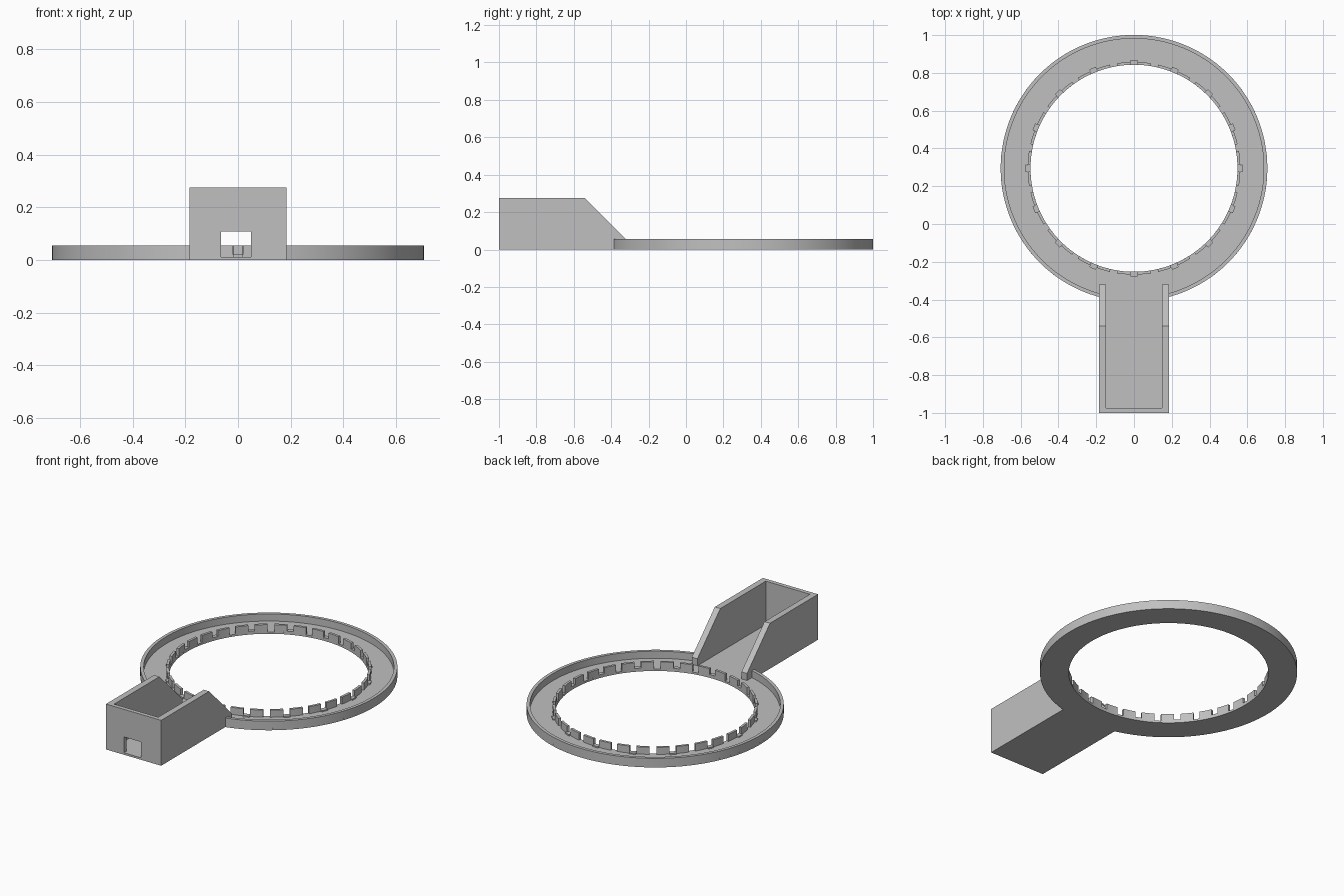
import bpy, bmesh, math

if "Cube" in bpy.data.objects:
    bpy.data.objects.remove(bpy.data.objects["Cube"])

grey = bpy.data.materials.new("plain grey")
grey.use_nodes = True
colour = (0.53, 0.53, 0.53, 1)
grey.diffuse_color = colour
grey.node_tree.nodes["Principled BSDF"].inputs["Base Color"].default_value = colour

CY = 0.295                     # ring centre
R_IN, R_LIP, R_WALL, R_OUT = 0.548, 0.563, 0.687, 0.706
FLOOR, RIM = 0.012, 0.055
HALF, SIDE, TOP = 0.185, 0.037, 0.275


def finish(name, bm, smooth=False):
    bmesh.ops.recalc_face_normals(bm, faces=bm.faces)
    mesh = bpy.data.meshes.new(name)
    bm.to_mesh(mesh)
    bm.free()
    mesh.materials.append(grey)
    ob = bpy.data.objects.new(name, mesh)
    bpy.context.collection.objects.link(ob)
    if smooth:
        bpy.ops.object.select_all(action='DESELECT')
        ob.select_set(True)
        bpy.context.view_layer.objects.active = ob
        bpy.ops.object.shade_smooth_by_angle(angle=math.radians(30))
    return ob


def add_arc(bm, r0, r1, z0, z1, a0, a1, steps):
    """Sweep a rectangle around the ring centre; a full turn is closed."""
    full = a1 - a0 > 359.9
    rings = []
    for i in range(steps if full else steps + 1):
        a = math.radians(a0 + (a1 - a0) * i / steps)
        rings.append([bm.verts.new((r * math.cos(a), CY + r * math.sin(a), z))
                      for r, z in ((r0, z0), (r1, z0), (r1, z1), (r0, z1))])
    pairs = list(zip(rings, rings[1:]))
    if full:
        pairs.append((rings[-1], rings[0]))
    else:
        bm.faces.new(rings[0])
        bm.faces.new(rings[-1])
    for p, q in pairs:
        for k in range(4):
            m = (k + 1) % 4
            bm.faces.new((p[k], p[m], q[m], q[k]))


def box(name, x0, x1, y0, y1, z0, z1):
    bm = bmesh.new()
    bmesh.ops.create_cube(bm, size=1)
    for v in bm.verts:
        v.co = (x0 if v.co.x < 0 else x1, y0 if v.co.y < 0 else y1,
                z0 if v.co.z < 0 else z1)
    return finish(name, bm)


# Ring floor
bm = bmesh.new()
add_arc(bm, R_IN, R_OUT, 0, FLOOR, 0, 360, 128)
finish("ring_floor", bm, True)

# Outer wall, open where the holder joins
bm = bmesh.new()
gap = math.degrees(math.asin((HALF - SIDE / 2) / R_OUT))
add_arc(bm, R_WALL, R_OUT, 0, RIM, -90 + gap, 270 - gap, 120)
finish("outer_wall", bm, True)

# Inner wall of teeth with narrow slots between
TEETH = 32
pitch = 360 / TEETH
slot = math.degrees(0.018 / R_IN)
bm = bmesh.new()
for i in range(TEETH):
    a = -90 + i * pitch
    add_arc(bm, R_IN, R_LIP, 0, RIM, a + slot, a + pitch - slot, 4)
finish("inner_teeth", bm, True)

# Low sills in every second slot
bm = bmesh.new()
for i in range(0, TEETH, 2):
    a = -90 + i * pitch
    add_arc(bm, R_IN, R_LIP + 0.011, 0, 0.02, a - slot, a + slot, 1)
finish("slot_sills", bm)

# Holder floor
box("holder_floor", -HALF + SIDE, HALF - SIDE, -1, -0.37, 0, FLOOR)

# Holder side walls with sloping ends
profile = [(-1, 0), (-0.32, 0), (-0.32, RIM), (-0.54, TOP), (-1, TOP)]
for name, s in (("left_side_wall", 1), ("right_side_wall", -1)):
    bm = bmesh.new()
    face = bm.faces.new([bm.verts.new((s * HALF, y, z)) for y, z in profile])
    out = bmesh.ops.extrude_face_region(bm, geom=[face])
    for v in out["geom"]:
        if isinstance(v, bmesh.types.BMVert):
            v.co.x -= s * SIDE
    finish(name, bm)

# Front wall with a window cut through it
wall = box("front_wall", -HALF + SIDE, HALF - SIDE, -1, -0.975, 0, TOP)
cutter = box("window_cutter", -0.065, 0.05, -1.1, -0.9, FLOOR, 0.108)
cutter.hide_render = True
cutter.display_type = 'WIRE'
cut = wall.modifiers.new("window", 'BOOLEAN')
cut.operation = 'DIFFERENCE'
cut.solver = 'EXACT'
cut.object = cutter
